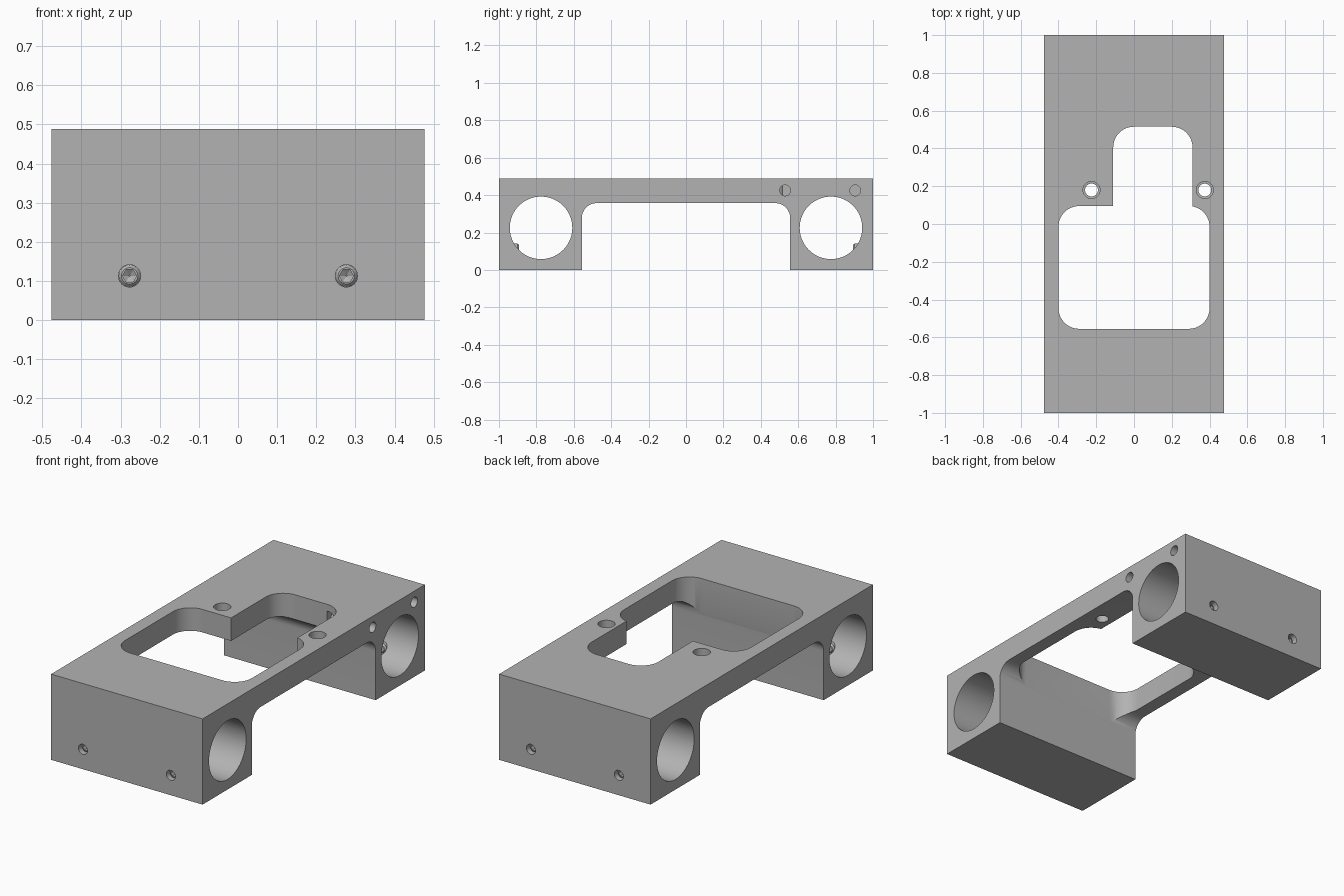
import bpy
import bmesh
from math import cos, sin, pi
from mathutils import Vector

cube = bpy.data.objects.get("Cube")
if cube:
    bpy.data.objects.remove(cube, do_unlink=True)

grey = bpy.data.materials.new("machined_grey")
grey.use_nodes = True
grey.diffuse_color = (0.45, 0.45, 0.45, 1)
grey.node_tree.nodes["Principled BSDF"].inputs["Base Color"].default_value = grey.diffuse_color

HALF_X, HALF_Y, TOP = 0.477, 1.0, 0.488
DECK_BOTTOM, LEG_INNER = 0.357, 0.557


def place(axis, a, b, c):
    """Profile coordinates a, b at distance c along the axis."""
    return {"x": Vector((c, a, b)), "y": Vector((a, c, b)), "z": Vector((a, b, c))}[axis]


def loft(name, axis, sections):
    """Join matching profiles, given as (points, distance), into a closed solid."""
    bm = bmesh.new()
    rings = [[bm.verts.new(place(axis, a, b, c)) for a, b in pts] for pts, c in sections]
    for low, high in zip(rings, rings[1:]):
        for i in range(len(low)):
            j = (i + 1) % len(low)
            bm.faces.new((low[i], low[j], high[j], high[i]))
    bm.faces.new(rings[0])
    bm.faces.new(rings[-1])
    bmesh.ops.recalc_face_normals(bm, faces=bm.faces)
    mesh = bpy.data.meshes.new(name)
    bm.to_mesh(mesh)
    bm.free()
    mesh.materials.append(grey)
    obj = bpy.data.objects.new(name, mesh)
    bpy.context.collection.objects.link(obj)
    return obj


def prism(name, axis, pts, lo, hi):
    return loft(name, axis, [(pts, lo), (pts, hi)])


def circle(a, b, r, n=32):
    return [(a + r * cos(2 * pi * i / n), b + r * sin(2 * pi * i / n)) for i in range(n)]


def rounded_rect(a0, a1, b0, b1, r, steps=12):
    corners = [(a1 - r, b1 - r), (a0 + r, b1 - r), (a0 + r, b0 + r), (a1 - r, b0 + r)]
    return [(ca + r * cos(t), cb + r * sin(t))
            for q, (ca, cb) in enumerate(corners)
            for t in [(q + s / steps) * pi / 2 for s in range(steps + 1)]]


def activate(obj):
    bpy.ops.object.select_all(action="DESELECT")
    obj.select_set(True)
    bpy.context.view_layer.objects.active = obj


def cut(obj, cutter):
    cutter.hide_render = True
    activate(obj)
    mod = obj.modifiers.new("cut", "BOOLEAN")
    mod.operation = "DIFFERENCE"
    mod.solver = "EXACT"
    mod.object = cutter
    bpy.ops.object.modifier_apply(modifier=mod.name)
    bpy.data.objects.remove(cutter, do_unlink=True)


def smooth(obj):
    activate(obj)
    bpy.ops.object.shade_smooth_by_angle(angle=pi / 6)


# Solid block, opened underneath to leave a deck on two legs
block = [(-HALF_Y, 0), (HALF_Y, 0), (HALF_Y, TOP), (-HALF_Y, TOP)]
body = prism("bracket_body", "x", block, -HALF_X, HALF_X)
arch = rounded_rect(-LEG_INNER, LEG_INNER, -0.5, DECK_BOTTOM, 0.08)
cut(body, prism("arch_cutter", "x", arch, -0.6, 0.6))

# Wide deck window with a narrower offset notch behind it
cut(body, prism("window_cutter", "z", rounded_rect(-0.4, 0.4, -0.555, 0.095, 0.11), 0.1, 0.6))
cut(body, prism("notch_cutter", "z", rounded_rect(-0.11, 0.31, -0.3, 0.515, 0.11), 0.1, 0.6))

# Stepped bolt holes through the deck
for x in (-0.225, 0.375):
    steps = [(circle(x, 0.18, r), z) for r, z in
             ((0.034, 0.2), (0.034, 0.42), (0.045, 0.421), (0.045, 0.6))]
    cut(body, loft("bolt_cutter", "z", steps))

# Blind holes in the side above the rear leg
for y in (0.53, 0.905):
    cut(body, prism("side_hole_cutter", "x", circle(y, 0.425, 0.029), 0.2, 0.6))

# Shaft bores, and clamping screw holes from each end
SCREW_X, SCREW_Z = 0.277, 0.113
for end in (-1, 1):
    cut(body, prism("bore_cutter", "x", circle(end * 0.775, 0.225, 0.167, 96), -0.6, 0.6))
    for x in (-SCREW_X, SCREW_X):
        hole = circle(x, SCREW_Z, 0.0285)
        cut(body, prism("screw_hole_cutter", "y", hole, end * 0.85, end * 1.1))
smooth(body)

# Hex socket set screws, sunk in the ends with tips reaching into the bores
for end, end_name in ((-1, "front"), (1, "back")):
    for x, side in ((-SCREW_X, "right"), (SCREW_X, "left")):
        sections = [(circle(x, SCREW_Z, r), end * y) for r, y in
                    ((0.021, 0.975), (0.028, 0.968), (0.028, 0.902), (0.02, 0.892))]
        screw = loft(f"set_screw_{end_name}_{side}", "y", sections)
        socket = [(circle(x, SCREW_Z, r, 6), end * y) for r, y in
                  ((0.018, 1.0), (0.018, 0.94), (0.002, 0.93))]
        cut(screw, loft("socket_cutter", "y", socket))
        smooth(screw)
